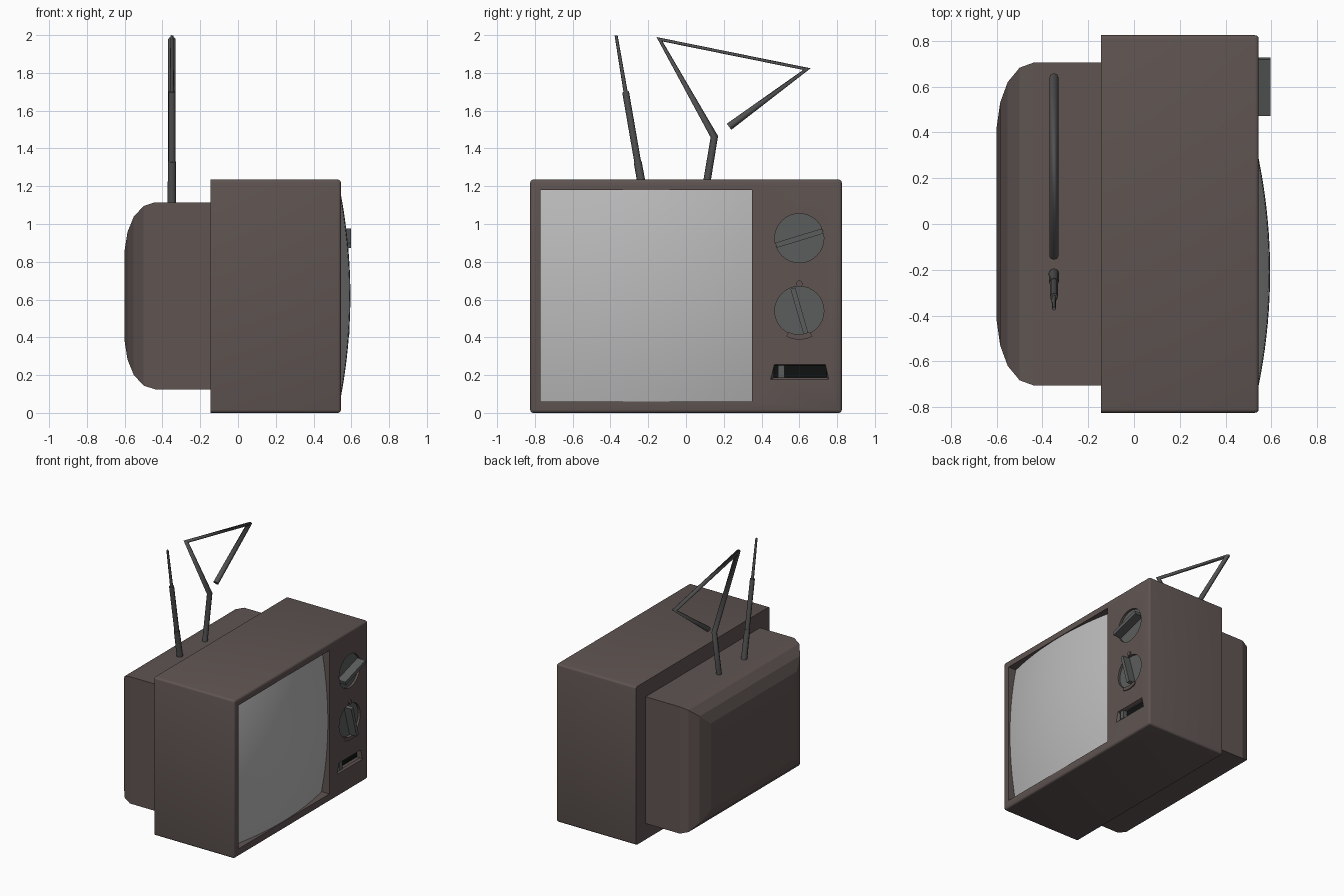
import bpy, bmesh, math
from mathutils import Vector

if "Cube" in bpy.data.objects:
    bpy.data.objects.remove(bpy.data.objects["Cube"])

FRONT = 0.545  # x of the panel that carries the screen and dials


def material(name, rgb):
    m = bpy.data.materials.new(name)
    m.diffuse_color = (*rgb, 1)
    m.use_nodes = True
    m.node_tree.nodes["Principled BSDF"].inputs["Base Color"].default_value = m.diffuse_color
    return m


BROWN = material("brown_casing", (0.115, 0.09, 0.084))
METAL = material("dark_metal", (0.085, 0.085, 0.085))
DIAL = material("dial_grey", (0.105, 0.11, 0.108))
BLACK = material("slot_black", (0.005, 0.006, 0.006))
GLASS = material("screen_glass", (0.5, 0.5, 0.5))


def finish(name, bm, mat, smooth=False):
    bmesh.ops.recalc_face_normals(bm, faces=bm.faces)
    me = bpy.data.meshes.new(name)
    bm.to_mesh(me)
    bm.free()
    ob = bpy.data.objects.new(name, me)
    bpy.context.collection.objects.link(ob)
    if mat:
        me.materials.append(mat)
    if smooth:
        bpy.ops.object.select_all(action='DESELECT')
        ob.select_set(True)
        bpy.context.view_layer.objects.active = ob
        bpy.ops.object.shade_smooth_by_angle(angle=math.radians(35))
    return ob


def loft(name, sections, mat, smooth=False):
    """Closed skin through sections given as (x, [(y, z), ...])."""
    bm = bmesh.new()
    rings = [[bm.verts.new((x, y, z)) for y, z in pts] for x, pts in sections]
    n = len(rings[0])
    for a, b in zip(rings, rings[1:]):
        for i in range(n):
            bm.faces.new((a[i], a[(i + 1) % n], b[(i + 1) % n], b[i]))
    bm.faces.new(rings[0])
    bm.faces.new(rings[-1])
    return finish(name, bm, mat, smooth)


def rect(y0, y1, z0, z1):
    return [(y0, z0), (y1, z0), (y1, z1), (y0, z1)]


def circle(y, z, r, n=32):
    return [(y + r * math.cos(2 * math.pi * i / n), z + r * math.sin(2 * math.pi * i / n))
            for i in range(n)]


def bar(y, z, length, width, degrees):
    a = math.radians(degrees)
    u, v = Vector((math.cos(a), math.sin(a))), Vector((-math.sin(a), math.cos(a)))
    return [tuple(Vector((y, z)) + u * s * length / 2 + v * t * width / 2)
            for s, t in ((-1, -1), (1, -1), (1, 1), (-1, 1))]


def prism(name, pts, x0, x1, mat, smooth=False):
    return loft(name, [(x0, pts), (x1, pts)], mat, smooth)


# Main cabinet, rounded everywhere except around its back
bm = bmesh.new()
bmesh.ops.create_cube(bm, size=1)
for v in bm.verts:
    v.co = (0.2 + v.co.x * 0.69, v.co.y * 1.65, 0.6175 + v.co.z * 1.235)
edges = [e for e in bm.edges if max(v.co.x for v in e.verts) > 0]
bmesh.ops.bevel(bm, geom=edges, offset=0.016, segments=3, profile=0.5, affect='EDGES')
cabinet = finish("cabinet", bm, BROWN, True)

# Recesses for screen, dials and slider slot
slot_outer = [(0.447, 0.175), (0.757, 0.175), (0.738, 0.256), (0.468, 0.256)]
slot_inner = rect(0.467, 0.745, 0.187, 0.25)
DIALS = {"upper": (0.6, 0.925), "lower": (0.6, 0.54)}
cutters = [
    prism("screen_cutter", rect(-0.77, 0.35, 0.06, 1.18), 0.45, 0.6, BROWN),
    loft("slot_cutter", [(0.5, slot_inner), (FRONT - 0.015, slot_inner),
                         (FRONT + 0.001, slot_outer), (0.6, slot_outer)], BROWN),
] + [prism(k + "_dial_cutter", circle(*c, 0.13), FRONT - 0.02, 0.6, BROWN)
     for k, c in DIALS.items()]
for c in cutters:
    mod = cabinet.modifiers.new(c.name, 'BOOLEAN')
    mod.operation, mod.object, mod.solver = 'DIFFERENCE', c, 'EXACT'
    c.hide_render = True
    c.hide_set(True)

# Tube housing behind the cabinet, stepping in toward the back
housing = [(-0.14, 0), (-0.44, 0), (-0.5, 0.022), (-0.552, 0.085), (-0.585, 0.175), (-0.6, 0.28)]
loft("rear_housing", [(x, rect(-0.705 + d, 0.705 - d, 0.125 + d * 0.9, 1.115 - d * 0.9))
                      for x, d in housing], BROWN)

# Bulging screen
bm = bmesh.new()
bmesh.ops.create_grid(bm, x_segments=20, y_segments=20, size=1)
for v in bm.verts:
    u, w = v.co.x, v.co.y
    v.co = (0.595 - 0.064 * u * u - 0.055 * w * w, -0.21 + 0.56 * u, 0.62 + 0.56 * w)
if sum(f.normal.x for f in bm.faces) < 0:
    bmesh.ops.reverse_faces(bm, faces=bm.faces)
finish("screen", bm, GLASS, True)

# Dials: sunken plate with a grip bar across it
for k, c in DIALS.items():
    prism(k + "_dial_plate", circle(*c, 0.1295), FRONT - 0.03, FRONT - 0.017, DIAL)
prism("upper_dial_grip", bar(0.6, 0.925, 0.258, 0.028, 17), FRONT - 0.02, 0.597, DIAL)
prism("lower_dial_grip", bar(0.6, 0.54, 0.25, 0.026, 106), FRONT - 0.02, 0.59, DIAL)

# Marker stud above and curved stop below the lower dial
prism("dial_stud", circle(0.6, 0.684, 0.017, 16), FRONT - 0.01, FRONT + 0.01, BROWN, True)
arc = [math.radians(243 + 54 * i / 8) for i in range(9)]
stop = [(0.6 + r * math.cos(a), 0.54 + r * math.sin(a))
        for r, angles in ((0.152, arc), (0.125, arc[::-1])) for a in angles]
prism("dial_stop", stop, FRONT - 0.02, FRONT + 0.008, BROWN)

# Slider slot
prism("slot_floor", slot_inner, 0.49, 0.505, BLACK)
prism("slider", rect(0.487, 0.522, 0.187, 0.25), 0.5, FRONT - 0.008, DIAL)


# Aerials
def rod(name, points, radii):
    cu = bpy.data.curves.new(name, 'CURVE')
    cu.dimensions, cu.bevel_depth, cu.bevel_resolution, cu.use_fill_caps = '3D', 1, 2, True
    sp = cu.splines.new('POLY')
    sp.points.add(len(points) - 1)
    for p, (y, z), r in zip(sp.points, points, radii):
        p.co, p.radius = (-0.35, y, z, 1), r
    cu.materials.append(METAL)
    ob = bpy.data.objects.new(name, cu)
    bpy.context.collection.objects.link(ob)


rod("bent_aerial", [(0.09, 1.1), (0.15, 1.462), (-0.14, 1.978), (0.64, 1.82), (0.228, 1.515)],
    [0.02] * 5)
rod("straight_aerial_base", [(-0.215, 1.1), (-0.256, 1.33)], [0.023, 0.021])
rod("straight_aerial_middle", [(-0.256, 1.33), (-0.32, 1.7)], [0.018, 0.018])
rod("straight_aerial_tip", [(-0.32, 1.7), (-0.37, 1.998)], [0.011, 0.008])
